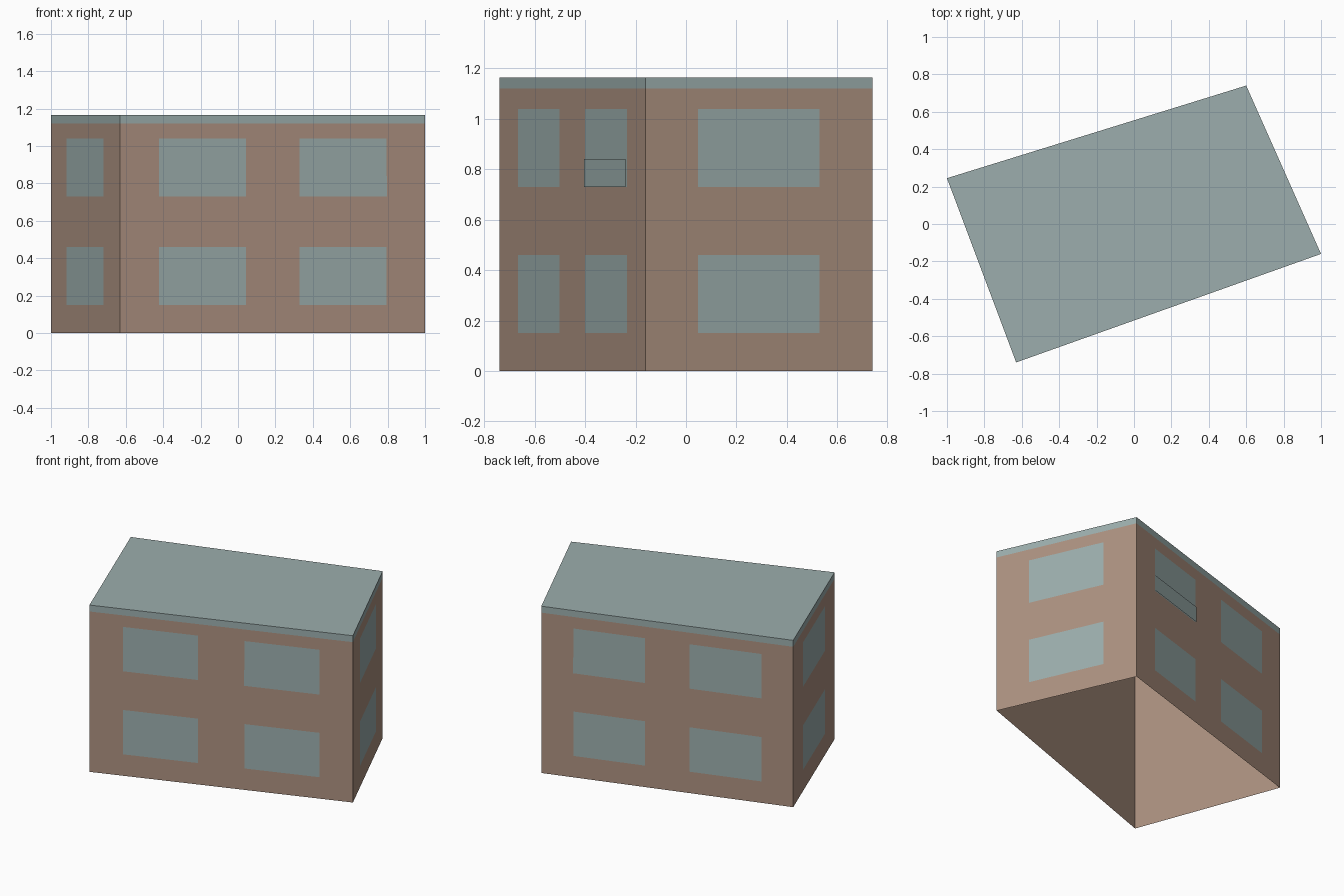
import bpy
import bmesh
from mathutils import Vector

cube = bpy.data.objects.get("Cube")
if cube:
    bpy.data.objects.remove(cube, do_unlink=True)


def make_material(name, rgb):
    mat = bpy.data.materials.new(name)
    mat.use_nodes = True
    linear = [((c / 255 + 0.055) / 1.055) ** 2.4 for c in rgb]
    mat.diffuse_color = (*linear, 1)
    mat.node_tree.nodes["Principled BSDF"].inputs["Base Color"].default_value = (*linear, 1)
    return mat


brown = make_material("brown wall", (172, 145, 128))
grey = make_material("grey green", (156, 174, 173))

# Footprint corners, counter-clockwise: left back, left front, right front, right back
CORNERS = [Vector(p) for p in ((-1, 0.245), (-0.63, -0.74), (1, -0.16), (0.6, 0.74))]
BAND, TOP = 1.12, 1.165
FLOORS = ((0.15, 0.46), (0.73, 1.04))
RAIL_HEIGHT = 0.11


def add_object(name, bm, materials):
    mesh = bpy.data.meshes.new(name)
    bm.to_mesh(mesh)
    bm.free()
    for mat in materials:
        mesh.materials.append(mat)
    obj = bpy.data.objects.new(name, mesh)
    bpy.context.collection.objects.link(obj)
    return obj


def quad(bm, start, end, low, high):
    """Upright panel between two plan points."""
    pts = ((start, low), (end, low), (end, high), (start, high))
    return bm.faces.new([bm.verts.new((*p, z)) for p, z in pts])


def wall_panel(bm, side, span, low, high, offset):
    """Thin panel placed just outside one wall, spanning a fraction of it."""
    a, b = CORNERS[side], CORNERS[(side + 1) % 4]
    along = b - a
    out = Vector((along.y, -along.x)).normalized() * offset
    quad(bm, a + along * span[0] + out, a + along * span[1] + out, low, high)


# Building shell, open underneath, with a roof-coloured band along the top
bm = bmesh.new()
for a, b in zip(CORNERS, CORNERS[1:] + CORNERS[:1]):
    quad(bm, a, b, 0, BAND)
    quad(bm, a, b, BAND, TOP)
bm.faces.new([bm.verts.new((*p, TOP)) for p in CORNERS])
bmesh.ops.remove_doubles(bm, verts=bm.verts, dist=0.001)
for face in bm.faces:
    face.material_index = int(face.calc_center_median().z > BAND)
add_object("building_shell", bm, [brown, grey])

# Windows: one per floor on the short walls, two on the long walls
SHORT = [(0.23, 0.765)]
LONG = [(0.127, 0.412), (0.588, 0.874)]
for side, name in enumerate(("left", "front", "right", "back")):
    bm = bmesh.new()
    for span in (LONG if side % 2 else SHORT):
        for low, high in FLOORS:
            wall_panel(bm, side, span, low, high, 0.001)
    add_object(name + "_windows", bm, [grey])

# Low guard panels before one upper window at the front and one at the back
for side, name, span in ((1, "front", LONG[1]), (3, "back", LONG[0])):
    bm = bmesh.new()
    low = FLOORS[1][0]
    wall_panel(bm, side, span, low, low + RAIL_HEIGHT, 0.007)
    add_object(name + "_window_guard", bm, [grey])
